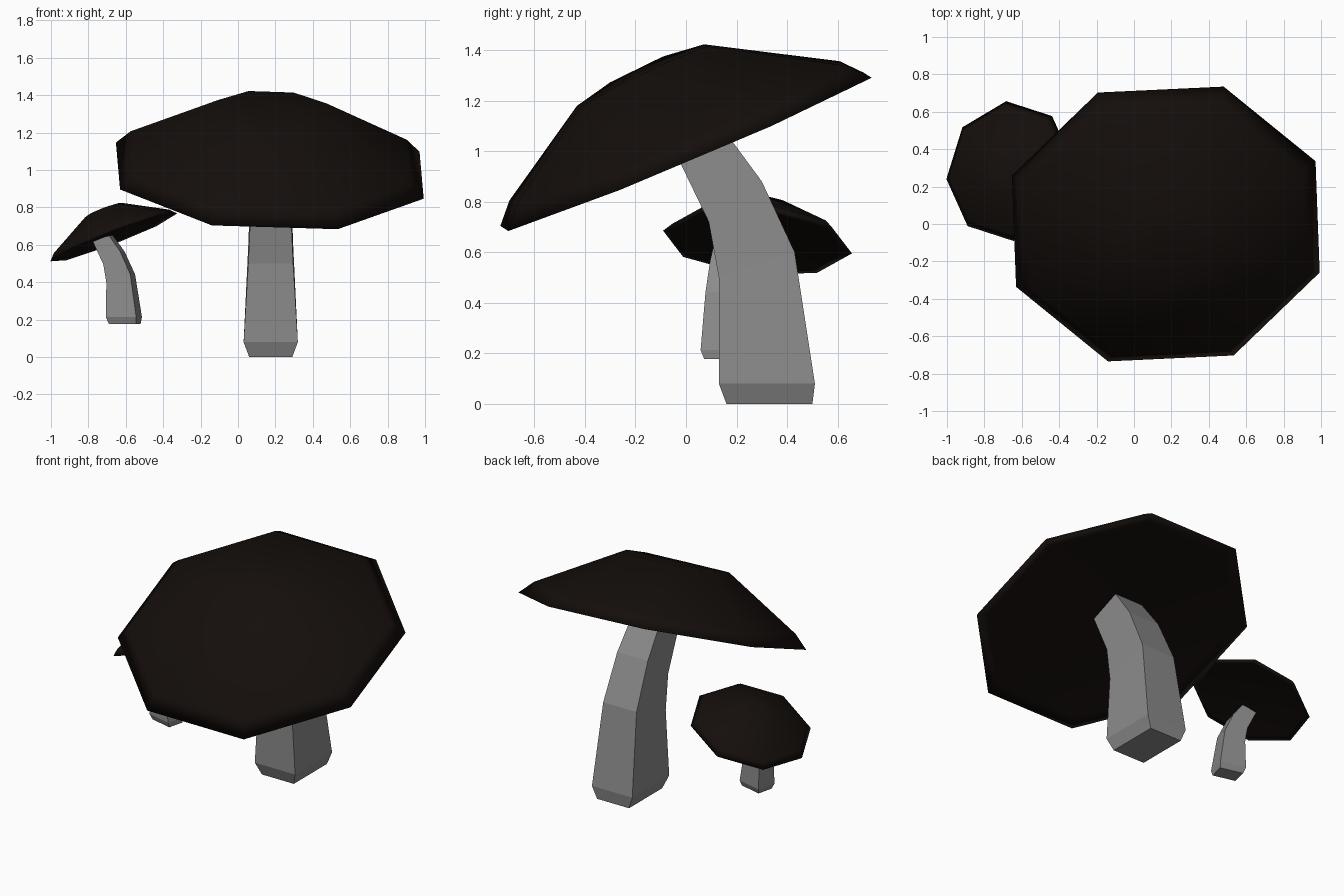
import bpy, bmesh
from math import sin, cos, radians, tau
from mathutils import Vector, Matrix

if "Cube" in bpy.data.objects:
    bpy.data.objects.remove(bpy.data.objects["Cube"])


def material(name, rgb):
    m = bpy.data.materials.new(name)
    m.diffuse_color = (*rgb, 1)
    m.use_nodes = True
    m.node_tree.nodes["Principled BSDF"].inputs["Base Color"].default_value = m.diffuse_color
    return m


brown = material("cap_brown", (0.007, 0.0045, 0.0035))
grey = material("stem_grey", (0.26, 0.26, 0.26))


def loft(name, rings, matrix, mat, smooth=False):
    """Skin a stack of equal-sized rings and close both ends."""
    bm = bmesh.new()
    loops = [[bm.verts.new(p) for p in ring] for ring in rings]
    n = len(loops[0])
    for a, b in zip(loops, loops[1:]):
        for i in range(n):
            j = (i + 1) % n
            bm.faces.new((a[i], a[j], b[j], b[i]))
    bm.faces.new(loops[0][::-1])
    bm.faces.new(loops[-1])
    bmesh.ops.transform(bm, matrix=matrix, verts=bm.verts)
    bmesh.ops.recalc_face_normals(bm, faces=bm.faces)
    for f in bm.faces:
        f.smooth = smooth
    me = bpy.data.meshes.new(name)
    bm.to_mesh(me)
    bm.free()
    me.materials.append(mat)
    ob = bpy.data.objects.new(name, me)
    bpy.context.collection.objects.link(ob)
    return ob


def cap(name, centre, normal, axis, turn, size, crown, lean, bend, tip):
    """Tilted eight-sided dome, widest along axis.

    The crown leans to the low side, is bent along the tilt and tipped."""
    nz = Vector(normal).normalized()
    nx = Vector(axis)
    nx = (nx - nz * nx.dot(nz)).normalized()
    frame = Matrix((nx, nz.cross(nx), nz)).transposed()
    profile = [(0.80, 0.012, 0), (0.88, 0, 0), (0.80, 0.08, 0),
               (crown, 0.368, 1), (0.1, 0.368, 1)]
    rings = []
    for r, h, k in profile:
        ring = []
        for i in range(8):
            a = radians(turn) + tau * i / 8
            x, y = r * cos(a), 0.96 * r * sin(a)
            ring.append((x, y - k * lean, h + k * (tip * y - bend * y * y)))
        rings.append(ring)
    m = Matrix.Translation(centre) @ frame.to_4x4() @ Matrix.Scale(size, 4)
    return loft(name, rings, m, brown, True)


def stem(name, base, size, turn):
    """Bent four-sided stem: (half width, front y, front z, back y, back z)."""
    profile = [(0.115, -0.16, 0.0, 0.18, 0.0),
               (0.145, -0.19, 0.08, 0.19, 0.08),
               (0.12, -0.19, 0.50, 0.11, 0.60),
               (0.11, -0.23, 0.72, -0.02, 0.88),
               (0.10, -0.37, 1.01, -0.16, 1.07)]
    rings = [[(-w, yf, zf), (w, yf, zf), (w, yb, zb), (-w, yb, zb)]
             for w, yf, zf, yb, zb in profile]
    m = (Matrix.Translation(base) @ Matrix.Rotation(radians(turn), 4, 'Z')
         @ Matrix.Scale(size, 4))
    return loft(name, rings, m, grey)


# Large mushroom
cap("large_cap", (0.17, 0, 0.997), (0.05, -0.42, 1), (1, 0, 0), -20.6, 1.0,
    0.315, 0.045, 0.3, 0.05)
stem("large_stem", (0.175, 0.32, 0), 1.0, 0)

# Small mushroom
cap("small_cap", (-0.664, 0.283, 0.640), (-0.39, 0.10, 1), (-0.242, -0.97, 0), -26, 0.43,
    0.26, -0.01, 0.1, 0)
stem("small_stem", (-0.61, 0.14, 0.178), 0.44, -104)
